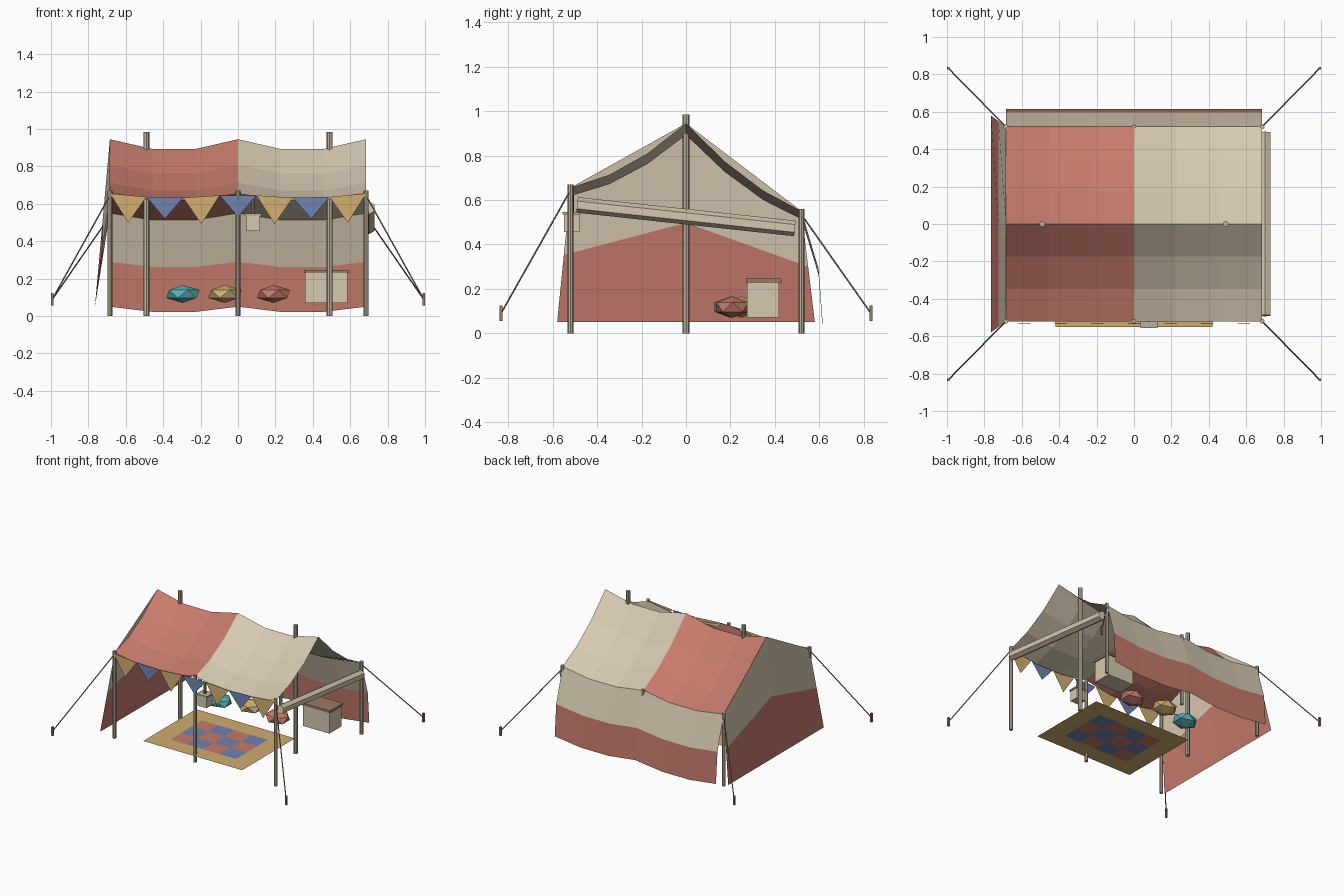
import bpy, bmesh, math
from mathutils import Vector

cube = bpy.data.objects.get("Cube")
if cube:
    bpy.data.objects.remove(cube)


def material(name, r, g, b):
    lin = [((c / 255 + 0.055) / 1.055) ** 2.4 for c in (r, g, b)] + [1]
    m = bpy.data.materials.new(name)
    m.use_nodes = True
    m.diffuse_color = lin
    m.node_tree.nodes["Principled BSDF"].inputs["Base Color"].default_value = lin
    return m


CREAM = material("cream canvas", 213, 200, 176)
RED = material("faded red canvas", 197, 122, 107)
GOLD = material("gold cloth", 208, 174, 113)
BLUE = material("dusty blue cloth", 113, 130, 176)
TEAL = material("teal cloth", 88, 178, 183)
POLE = material("pale pole wood", 188, 178, 156)
WOOD = material("brown wood", 152, 122, 102)
ROPE = material("rope", 140, 132, 112)

HX, HY = 0.685, 0.52               # half width and half depth of the pole frame
FRONT, RIDGE, BACK = 0.655, 0.945, 0.55
GROUND = 0.06


def finish(name, bm, *mats):
    me = bpy.data.meshes.new(name)
    bm.to_mesh(me)
    bm.free()
    for m in mats:
        me.materials.append(m)
    ob = bpy.data.objects.new(name, me)
    bpy.context.collection.objects.link(ob)
    return ob


def sheet(name, us, vs, point, rule, *mats):
    """Cloth grid: point(u, v) places a vertex, rule(i, j) picks the colour."""
    bm = bmesh.new()
    g = [[bm.verts.new(point(u, v)) for u in us] for v in vs]
    for j in range(len(vs) - 1):
        for i in range(len(us) - 1):
            f = bm.faces.new((g[j][i], g[j][i + 1], g[j + 1][i + 1], g[j + 1][i]))
            f.material_index = rule(i, j)
    return finish(name, bm, *mats)


def rod(name, a, b, radius, mat, sides=8):
    a, b = Vector(a), Vector(b)
    bm = bmesh.new()
    bmesh.ops.create_cone(bm, cap_ends=True, segments=sides, radius1=radius,
                          radius2=radius, depth=(b - a).length)
    ob = finish(name, bm, mat)
    ob.location = (a + b) / 2
    ob.rotation_mode = 'QUATERNION'
    ob.rotation_quaternion = (b - a).to_track_quat('Z', 'Y')
    return ob


def box(name, center, size, mat):
    bm = bmesh.new()
    bmesh.ops.create_cube(bm, size=1)
    bmesh.ops.scale(bm, vec=size, verts=bm.verts)
    ob = finish(name, bm, mat)
    ob.location = center
    return ob


def droop(x):
    """0 over the poles, 1 between them."""
    return abs(math.sin(math.pi * x / HX)) / math.sin(math.pi / 3)


xs = [HX * i / 3 for i in range(-3, 4)]
ys = [HY * i / 3 for i in range(-3, 4)]


# Sagging roof, one half red and the other cream
def roof_point(x, y):
    t = abs(y) / HY
    z = RIDGE + ((FRONT if y < 0 else BACK) - RIDGE) * t
    z -= 0.045 * math.sin(math.pi * t)
    return x, y, z - droop(x) * (0.052 - 0.015 * t)


sheet("roof", xs, ys, roof_point, lambda i, j: int(i >= 3), RED, CREAM)


# Back wall with a red lower band
back_rows = [(0.615, 0.05), (0.597, 0.29), (HY, BACK)]
sheet("back_wall", xs[::-1], back_rows,
      lambda x, r: (x, r[0], r[1] - droop(x) * (0.035 if r[1] > 0.5 else 0.028)),
      lambda i, j: j, RED, CREAM)


# Side wall, peaked under the ridge, flaring outwards to the ground
def side_point(y, t):
    top = {-1: FRONT, 0: RIDGE, 1: BACK}[y]
    out = -HX - 0.08 * (1 - t)
    return out, y * (HY + 0.06 * (1 - t)), 0.05 + (top - 0.05) * t


sheet("side_wall", (1, 0, -1), (0, 0.5, 1), side_point, lambda i, j: j, RED, CREAM)

# Poles
for row, y, top in (("front", -HY, 0.67), ("back", HY, 0.56)):
    for side, x in (("right", -HX), ("middle", 0), ("left", HX)):
        rod(f"{row}_pole_{side}", (x, y, 0), (x, y, top), 0.013, POLE)
for side, x in (("right", -0.49), ("left", 0.49)):
    rod(f"ridge_pole_{side}", (x, 0, 0), (x, 0, 0.985), 0.016, POLE)

# Guy ropes and stakes
for sx in (-1, 1):
    for sy, top in ((-1, 0.645), (1, 0.535)):
        tag = ("front" if sy < 0 else "back") + ("_left" if sx > 0 else "_right")
        foot = (sx * 0.993, sy * 0.833, 0.09)
        rod("guy_rope_" + tag, (sx * HX, sy * HY, top), foot, 0.004, ROPE, 5)
        box("stake_" + tag, foot, (0.014, 0.014, 0.068), WOOD)

# Rolled-up wall along the open side
rod("rolled_wall", (0.7, -0.49, 0.578), (0.7, 0.49, 0.472), 0.035, CREAM, 6)

# Bunting
step = 2 * HX / 7
for k in range(7):
    x0 = -HX + k * step
    big = k % 2 == 0
    bm = bmesh.new()
    top = [bm.verts.new((x, -0.532, 0.655 - 0.02 * droop(x))) for x in (x0, x0 + step)]
    mid_z = (top[0].co.z + top[1].co.z) / 2
    tip = bm.verts.new((x0 + step / 2, -0.534, mid_z - (0.147 if big else 0.115)))
    bm.faces.new((top[0], tip, top[1]))
    finish(f"bunting_flag_{k + 1}", bm, GOLD if big else BLUE)

# Rug with a chequered centre
def rug_colour(i, j):
    if 0 < i < 5 and 0 < j < 4:
        return 1 + (i + j) % 2
    return 0


sheet("rug", [-0.42, -0.28, -0.14, 0, 0.14, 0.28, 0.42],
      [-0.55 + 0.128 * j for j in range(6)],
      lambda x, y: (x, y, GROUND), rug_colour, GOLD, RED, BLUE)

# Faceted floor cushions
for name, x, y, mat in (("teal", -0.295, 0.2, TEAL), ("gold", -0.07, 0.25, GOLD),
                        ("red", 0.19, 0.21, RED)):
    bm = bmesh.new()
    bmesh.ops.create_icosphere(bm, subdivisions=1, radius=0.1)
    bmesh.ops.scale(bm, vec=(1, 0.85, 0.48), verts=bm.verts)
    finish(f"{name}_cushion", bm, mat).location = (x, y, 0.118)

# Chest
box("chest_body", (0.472, 0.347, 0.15), (0.225, 0.145, 0.16), CREAM)
box("chest_lid", (0.472, 0.35, 0.238), (0.24, 0.16, 0.018), WOOD)

# Hanging lantern
box("lantern_body", (0.08, -0.515, 0.495), (0.075, 0.07, 0.08), CREAM)
box("lantern_cap", (0.08, -0.515, 0.541), (0.09, 0.08, 0.012), POLE)
rod("lantern_hook", (0.08, -0.515, 0.545), (0.08, -0.515, 0.63), 0.01, WOOD, 6)
